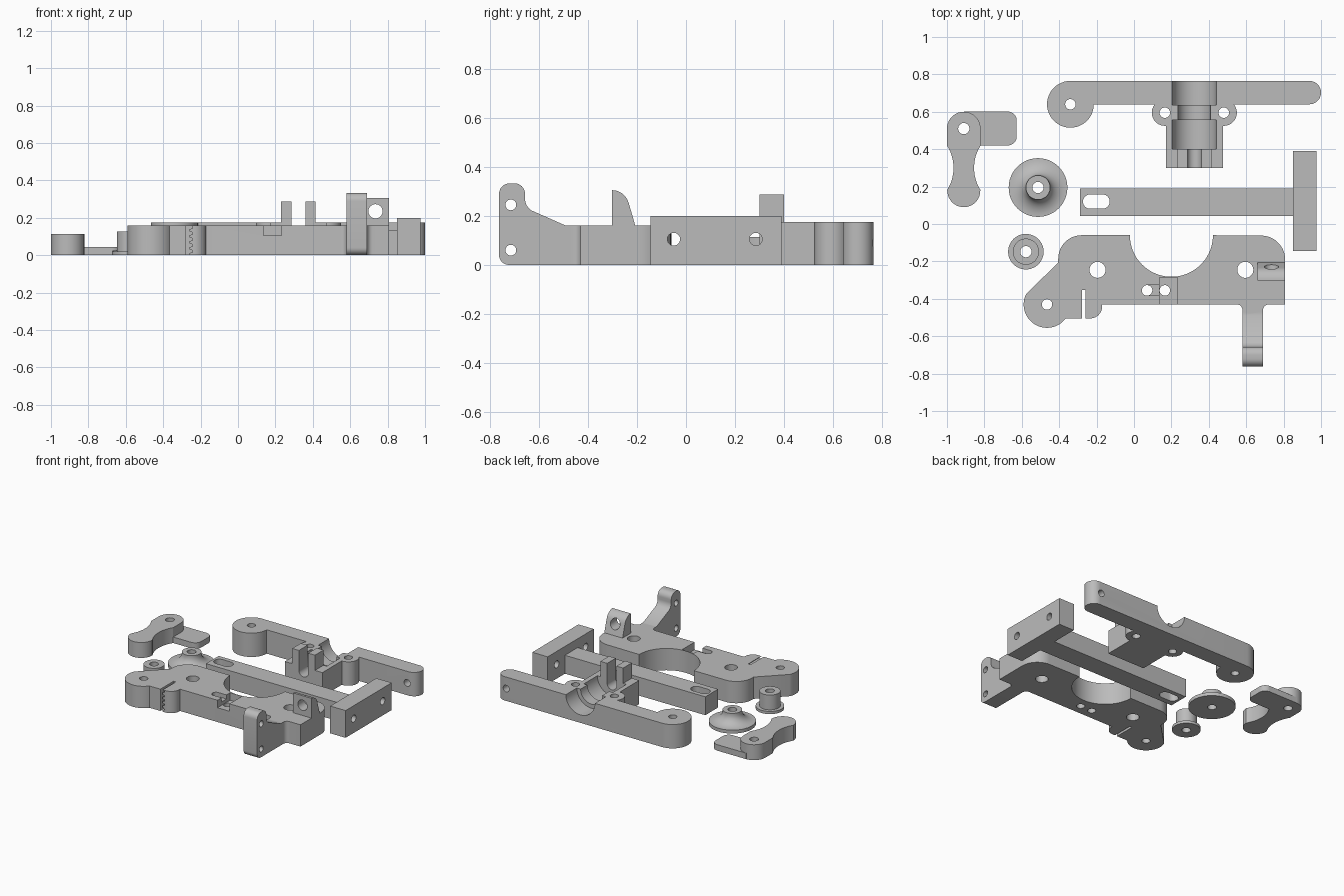
import bpy
import bmesh
from math import cos, sin, radians, pi
from mathutils import Vector

if "Cube" in bpy.data.objects:
    bpy.data.objects.remove(bpy.data.objects["Cube"], do_unlink=True)

grey = bpy.data.materials.new("plain grey plastic")
grey.use_nodes = True
grey.diffuse_color = (0.5, 0.5, 0.5, 1)
grey.node_tree.nodes["Principled BSDF"].inputs["Base Color"].default_value = (0.5, 0.5, 0.5, 1)


def arc(cx, cy, r, a0, a1, n=20):
    """Points on an arc, angles in degrees."""
    steps = [radians(a0 + (a1 - a0) * i / n) for i in range(n + 1)]
    return [(cx + r * cos(a), cy + r * sin(a)) for a in steps]


def circle(cx, cy, r, n=32):
    return arc(cx, cy, r, 0, 360, n)[:-1]


def rect(x0, x1, y0, y1):
    return [(x0, y0), (x1, y0), (x1, y1), (x0, y1)]


def finish(name, bm):
    bmesh.ops.remove_doubles(bm, verts=bm.verts, dist=1e-5)
    bmesh.ops.recalc_face_normals(bm, faces=bm.faces)
    mesh = bpy.data.meshes.new(name)
    bm.to_mesh(mesh)
    bm.free()
    mesh.materials.append(grey)
    obj = bpy.data.objects.new(name, mesh)
    bpy.context.collection.objects.link(obj)
    return obj


def prism(name, pts, lo, hi, axis="z"):
    """Extrude a flat outline along an axis."""
    place = {"x": lambda a, b, t: (t, a, b),
             "y": lambda a, b, t: (a, t, b),
             "z": lambda a, b, t: (a, b, t)}[axis]
    bm = bmesh.new()
    face = bm.faces.new([bm.verts.new(place(a, b, lo)) for a, b in pts])
    ext = bmesh.ops.extrude_face_region(bm, geom=[face])
    move = Vector(place(0, 0, hi - lo))
    bmesh.ops.translate(bm, vec=move, verts=[v for v in ext["geom"] if isinstance(v, bmesh.types.BMVert)])
    return finish(name, bm)


def lathe(name, profile, cx, cy, n=48):
    """Revolve a closed (radius, height) profile about a vertical axis."""
    bm = bmesh.new()
    rings = [[bm.verts.new((cx + r * cos(2 * pi * i / n), cy + r * sin(2 * pi * i / n), z))
              for i in range(n)] for r, z in profile]
    for k, ring in enumerate(rings):
        nxt = rings[(k + 1) % len(rings)]
        for i in range(n):
            j = (i + 1) % n
            bm.faces.new((ring[i], ring[j], nxt[j], nxt[i]))
    return finish(name, bm)


def combine(obj, tool, op="DIFFERENCE"):
    """Apply a boolean and discard the tool."""
    mod = obj.modifiers.new("join", "BOOLEAN")
    mod.operation, mod.object, mod.solver = op, tool, "EXACT"
    dg = bpy.context.evaluated_depsgraph_get()
    dg.update()
    mesh = bpy.data.meshes.new_from_object(obj.evaluated_get(dg))
    obj.modifiers.clear()
    obj.data = mesh
    bpy.data.objects.remove(tool, do_unlink=True)


def cut(obj, pts, lo=-0.1, hi=0.5, axis="z"):
    combine(obj, prism("cutter", pts, lo, hi, axis))


def add(obj, pts, lo, hi, axis="z"):
    combine(obj, prism("addition", pts, lo, hi, axis), "UNION")


# Lever arm with bearing block
outline = (arc(0.9375, 0.7025, 0.0625, -90, 90) + arc(-0.34, 0.64, 0.125, 90, 360, 36)
           + arc(0.165, 0.595, 0.07, 140, 270) + rect(0.17, 0.475, 0.525, 0.30)[0:1]
           + [(0.17, 0.30), (0.475, 0.30), (0.475, 0.525)] + arc(0.48, 0.595, 0.07, 270, 400))
lever = prism("lever_arm", outline, 0, 0.175)
for x, y in ((-0.34, 0.64), (0.165, 0.595), (0.48, 0.595)):
    cut(lever, circle(x, y, 0.028))
cut(lever, circle(0.925, 0.09, 0.025), 0.5, 0.9, "y")
# Stepped round groove across the lever
for r, y0, y1 in ((0.118, 0.637, 0.8), (0.088, 0.55, 0.65), (0.118, 0.40, 0.557)):
    cut(lever, circle(0.322, 0.176, r, 40), y0, y1, "y")
# Upright prongs with a rounded gap
for x in (0.23, 0.36):
    add(lever, rect(x, x + 0.055, 0.10, 0.287), 0.30, 0.40, "y")
cut(lever, arc(0.3225, 0.14, 0.0375, 180, 360) + [(0.36, 0.4), (0.285, 0.4)], 0.28, 0.45, "y")

# Sliding T bar
tee = prism("slider_bar", [(-0.29, 0.042), (0.9, 0.042), (0.9, 0.19), (-0.29, 0.19)], 0, 0.135)
add(tee, rect(0.85, 0.975, -0.145, 0.39), 0, 0.2)
cut(tee, arc(-0.168, 0.12, 0.038, -90, 90) + arc(-0.235, 0.12, 0.038, 90, 270))
for y in (-0.05, 0.285):
    cut(tee, circle(y, 0.105, 0.026), 0.8, 1.1, "x")

# Main frame plate
outline = (arc(0.68, -0.19, 0.128, 0, 90) + arc(0.2, -0.06, 0.222, 0, -180, 40)
           + arc(-0.28, -0.185, 0.125, 90, 180) + [(-0.405, -0.205)]
           + arc(-0.465, -0.43, 0.125, 155, 323, 30)
           + arc(-0.235, -0.44, 0.065, -90, 0) + [(-0.17, -0.43)]
           + arc(0.55, -0.46, 0.03, 90, 0, 8) + [(0.58, -0.49), (0.69, -0.49)]
           + arc(0.72, -0.46, 0.03, 180, 90, 8) + [(0.808, -0.43)])
frame = prism("frame_plate", outline, 0, 0.16)

# Raised arm at the front of the frame
arm = ([(-0.47, 0), (-0.47, 0.16), (-0.49, 0.16)] + arc(-0.6, 0.27, 0.057, 235, 180, 8)
       + arc(-0.7, 0.29, 0.043, 0, 90, 8) + arc(-0.72, 0.29, 0.043, 90, 180, 8)
       + arc(-0.723, 0.04, 0.04, 180, 270, 8))
add(frame, arm, 0.58, 0.69, "x")
for z in (0.06, 0.245):
    cut(frame, circle(-0.715, z, 0.022), 0.5, 0.75, "x")

# Post with a curved back
post = [(-0.302, 0.1), (-0.207, 0.1), (-0.207, 0.16), (-0.233, 0.25)] + arc(-0.302, 0.235, 0.07, 20, 90, 10)
add(frame, post, 0.66, 0.808, "x")
cut(frame, circle(0.735, 0.235, 0.038), -0.4, -0.1, "y")

# Frame holes and stepped recess
for x, y, r in ((-0.195, -0.245, 0.043), (0.595, -0.245, 0.043), (-0.465, -0.43, 0.028),
                (0.07, -0.355, 0.028), (0.165, -0.355, 0.028)):
    cut(frame, circle(x, y, r))
cut(frame, rect(0.135, 0.232, -0.45, -0.285), 0.105)
cut(frame, rect(0.07, 0.14, -0.382, -0.327), 0.13)

# Toothed belt slot
teeth = [(-0.277, -0.02), (-0.258, -0.02)]
for i in range(5):
    z = 0.012 + i * 0.032
    teeth += [(-0.258, z), (-0.242, z + 0.004), (-0.242, z + 0.014), (-0.258, z + 0.018)]
teeth += [(-0.258, 0.2), (-0.277, 0.2)]
cut(frame, teeth, -0.6, -0.352, "y")

# Waisted link with a thin tab
link = prism("link", arc(-0.91, 0.51, 0.09, 0, 180) + arc(-1.188, 0.3, 0.223, 32.5, -32.5)
             + arc(-0.91, 0.178, 0.088, 180, 360) + arc(-0.632, 0.3, 0.223, 212.5, 147.5), 0, 0.113)
add(link, [(-0.91, 0.601), (-0.91, 0.42)] + arc(-0.675, 0.468, 0.048, -90, 0, 10)
    + arc(-0.675, 0.553, 0.048, 0, 90, 10), 0, 0.044)
cut(link, circle(-0.91, 0.51, 0.03))

# Flared washer and flanged bushing
flare = [(0.065 + 0.09 * (1 - cos(t)), 0.095 - 0.07 * sin(t)) for t in (pi / 16 * i for i in range(9))]
washer = lathe("flared_washer", [(0.03, 0), (0.157, 0), (0.157, 0.025)] + flare[::-1]
               + [(0.065, 0.105), (0.03, 0.105)], -0.513, 0.195)
bushing = lathe("flanged_bushing", [(0.03, 0), (0.095, 0), (0.095, 0.02), (0.07, 0.02),
                                    (0.07, 0.128), (0.03, 0.128)], -0.578, -0.148)

# Smooth the round walls, keep hard edges
bpy.ops.object.select_all(action="DESELECT")
for part in (lever, tee, frame, link, washer, bushing):
    part.select_set(True)
bpy.context.view_layer.objects.active = frame
bpy.ops.object.shade_smooth_by_angle(angle=radians(30))
